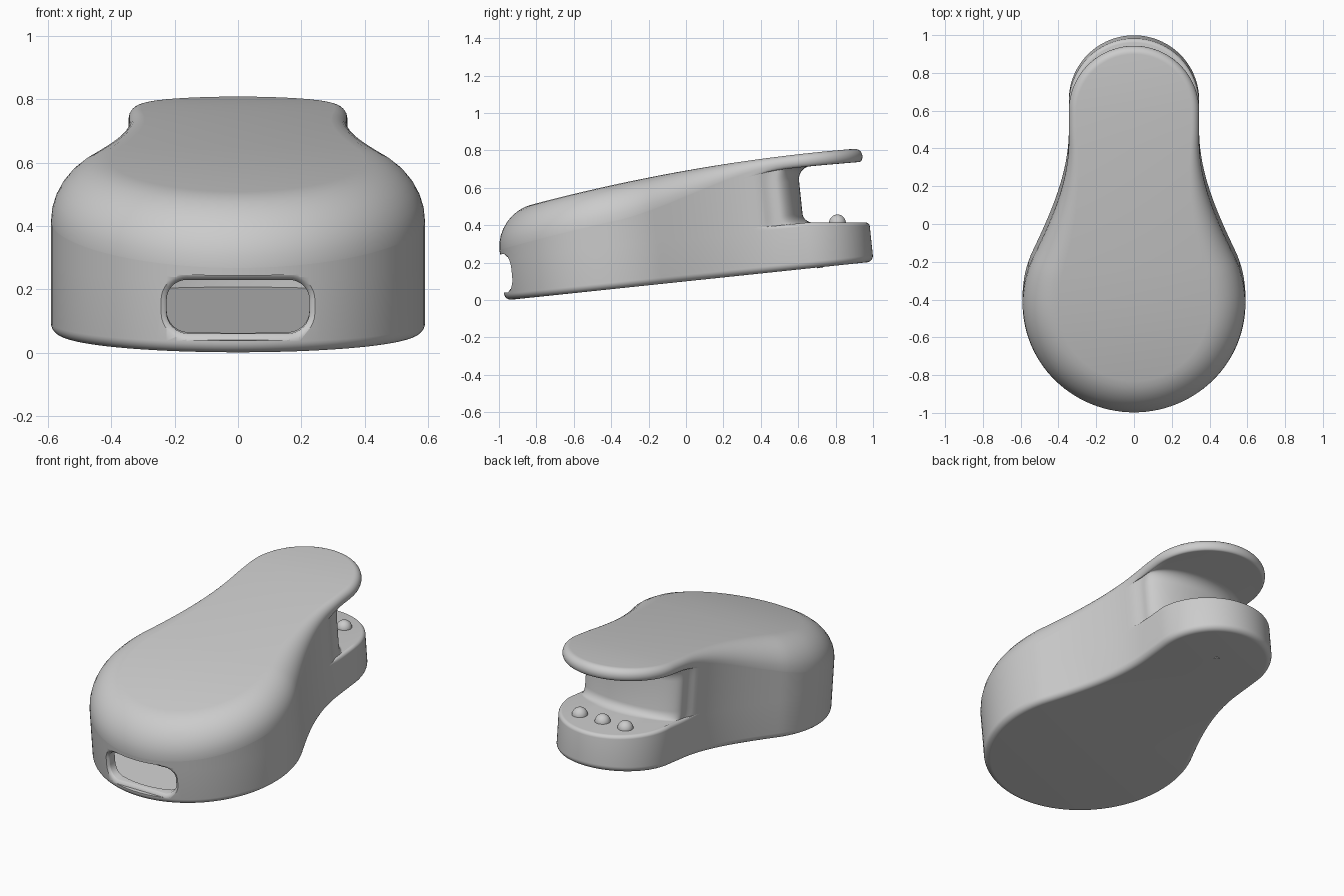
import bpy, bmesh
from math import sin, cos, pi, radians, sqrt
from mathutils import Vector, Matrix

cube = bpy.data.objects.get("Cube")
if cube:
    bpy.data.objects.remove(cube)


def material(name, value):
    m = bpy.data.materials.new(name)
    m.use_nodes = True
    colour = (value, value, value, 1)
    m.diffuse_color = colour
    m.node_tree.nodes["Principled BSDF"].inputs["Base Color"].default_value = colour
    return m


GREY = material("plain grey", 0.6)
# The whole device leans back on its tilted base
TILT = Matrix.Translation((0, 0, 0.1)) @ Matrix.Rotation(radians(6), 4, "X")
FRONT_Y, FRONT_R = -0.384, 0.59
TAIL_Y, TAIL_R, NECK_Y, NECK_END = 0.663, 0.345, 0.45, 0.665
QUARTER = [i * pi / 16 for i in range(9)]


def smooth(a, b, v):
    t = min(1, max(0, (v - a) / (b - a)))
    return t * t * (3 - 2 * t)


def top(y):
    return 0.613 - 0.051 * (0.75 - y) ** 2


def step(y):
    return 0.245 - 0.105 * max(0, y - 0.68)


def edge_radius(y):
    return 0.19 - 0.15 * smooth(-0.35, 0.6, y)


# Pear-shaped plan: round front, concave waist, round tail
def half_outline():
    pts = []
    end = radians(25.5)
    for i in range(36):
        a = -pi / 2 + (end + pi / 2) * i / 36
        pts.append(Vector((FRONT_R * cos(a), FRONT_Y + FRONT_R * sin(a))))
    p = [Vector(c) for c in ((0.532, -0.13), (0.437, 0.07), (TAIL_R, 0.28), (TAIL_R, 0.5))]
    for i in range(25):
        t = i / 24
        s = 1 - t
        pts.append(p[0] * s**3 + p[1] * 3 * s * s * t + p[2] * 3 * s * t * t + p[3] * t**3)
    for i in range(1, 5):
        pts.append(Vector((TAIL_R, 0.5 + (TAIL_Y - 0.5) * i / 4)))
    for i in range(1, 29):
        a = pi / 2 * i / 28
        pts.append(Vector((TAIL_R * cos(a), TAIL_Y + TAIL_R * sin(a))))
    pts[0].x = pts[-1].x = 0
    return pts


HALF = half_outline()
OUTLINE = HALF + [Vector((-p.x, p.y)) for p in HALF[-2:0:-1]]
COUNT = len(OUTLINE)


# One plan ring: inset overall, inset at the tail, tail shortened to tail_end
def ring(height, inset=0, tail_inset=0, tail_end=TAIL_Y + TAIL_R):
    k = (tail_end - NECK_Y) / (TAIL_Y + TAIL_R - NECK_Y)
    out = []
    for i, p in enumerate(OUTLINE):
        d = (OUTLINE[(i + 1) % COUNT] - OUTLINE[i - 1]).normalized()
        r = edge_radius(p.y)
        amount = (inset(r) if callable(inset) else inset) + tail_inset * smooth(0.4, 0.6, p.y)
        q = p - Vector((d.y, -d.x)) * amount
        if q.y > NECK_Y:
            q.y = NECK_Y + (q.y - NECK_Y) * k
        out.append((q.x, q.y, height(q.y, r)))
    return out


def finish(name, bm):
    bmesh.ops.remove_doubles(bm, verts=bm.verts, dist=1e-5)
    bmesh.ops.recalc_face_normals(bm, faces=bm.faces)
    me = bpy.data.meshes.new(name)
    bm.to_mesh(me)
    bm.free()
    me.materials.append(GREY)
    ob = bpy.data.objects.new(name, me)
    bpy.context.collection.objects.link(ob)
    ob.matrix_world = TILT
    return ob


# Skin a stack of mirrored rings and close both ends with cross strips
def loft(name, rings):
    bm = bmesh.new()
    rows = [[bm.verts.new(c) for c in r] for r in rings]
    n = len(rows[0])
    for a, b in zip(rows, rows[1:]):
        for i in range(n):
            j = (i + 1) % n
            bm.faces.new((a[i], a[j], b[j], b[i]))
    for row in (rows[0], rows[-1]):
        for i in range(n // 2):
            loop = [row[i], row[i + 1], row[n - i - 1], row[-i]]
            bm.faces.new(list(dict.fromkeys(loop)))
    return finish(name, bm)


# Height within the neck, squeezed where the shoulder is low
def rise(u):
    return lambda y, r: step(y) + (top(y) - r - step(y)) * u / 0.33


# Body: rounded base, tail step, neck, overhanging lip, soft top edge
rings = []
for a in QUARTER:
    rings.append(ring(lambda y, r, a=a: 0.035 * (1 - cos(a)), 0.035 * (1 - sin(a))))
for a in QUARTER:
    rings.append(ring(lambda y, r, a=a: step(y) - 0.02 * (1 - sin(a)), 0, 0.02 * (1 - cos(a))))
for a in QUARTER:
    rings.append(ring(rise(0.05 * (1 - cos(a))), 0, 0.02, NECK_END + 0.05 * (1 - sin(a))))
for a in QUARTER:
    rings.append(ring(rise(0.23 + 0.07 * sin(a)), 0, 0.02, NECK_END + 0.07 * (1 - cos(a))))
for a in QUARTER:
    rings.append(ring(rise(0.30 + 0.03 * (1 - cos(a))), 0, 0.02 * (1 - sin(a))))
for a in QUARTER[1:]:
    rings.append(ring(lambda y, r, a=a: top(y) - r * (1 - sin(a)), lambda r, a=a: r * (1 - cos(a))))
body = loft("body", rings)

# Hollow inside
cavity = loft("cavity_cutter", [
    ring(lambda y, r: 0.045, 0.06, 0, 0.62),
    ring(lambda y, r: 0.24, 0.06, 0, 0.62),
    ring(lambda y, r: top(y) - 0.1, 0.22, 0, 0.62),
])


# Rounded slot in the front with a softened rim that follows the curved wall
def slot_ring(depth, grow):
    w, h, r = 0.225 + grow, 0.085 + grow, 0.065 + grow
    out = []
    for cx, cz, start in ((1, 1, 0), (-1, 1, 1), (-1, -1, 2), (1, -1, 3)):
        for i in range(9):
            a = (start + i / 8) * pi / 2
            x = cx * (w - r) + r * cos(a)
            z = 0.144 + cz * (h - r) + r * sin(a)
            out.append((x, FRONT_Y - sqrt(FRONT_R**2 - x * x) + depth, z))
    return out


def slot():
    rows = [slot_ring(-0.06, 0.018)]
    rows += [slot_ring(0.018 * sin(a), 0.018 * (1 - sin(a)) ** 1.5) for a in QUARTER[::2]]
    rows.append(slot_ring(0.1, 0))
    bm = bmesh.new()
    vs = [[bm.verts.new(c) for c in r] for r in rows]
    n = len(vs[0])
    for a, b in zip(vs, vs[1:]):
        for i in range(n):
            j = (i + 1) % n
            bm.faces.new((a[i], a[j], b[j], b[i]))
    for row in (vs[0], vs[-1]):
        bmesh.ops.triangulate(bm, faces=[bm.faces.new(row)])
    return finish("slot_cutter", bm)


for cutter in (cavity, slot()):
    cutter.hide_render = True
    mod = body.modifiers.new("cut", "BOOLEAN")
    mod.operation, mod.solver, mod.object = "DIFFERENCE", "EXACT", cutter
    bpy.context.view_layer.objects.active = body
    bpy.ops.object.modifier_apply(modifier=mod.name)
    bpy.data.objects.remove(cutter)

# Three domed buttons on the tail step
parts = [body]
for name, x in (("right_button", -0.155), ("middle_button", 0), ("left_button", 0.155)):
    bm = bmesh.new()
    bmesh.ops.create_uvsphere(bm, u_segments=24, v_segments=12, radius=0.045,
                              matrix=Matrix.Translation((x, 0.838, 0.226)))
    parts.append(finish(name, bm))

# Small pin under the tail
bm = bmesh.new()
bmesh.ops.create_cone(bm, cap_ends=True, segments=16, radius1=0.016, radius2=0.016, depth=0.008,
                      matrix=Matrix.Translation((0, 0.72, 0)))
parts.append(finish("base_pin", bm))

bpy.ops.object.select_all(action="DESELECT")
for ob in parts:
    ob.select_set(True)
bpy.context.view_layer.objects.active = body
bpy.ops.object.shade_smooth_by_angle(angle=radians(40))
